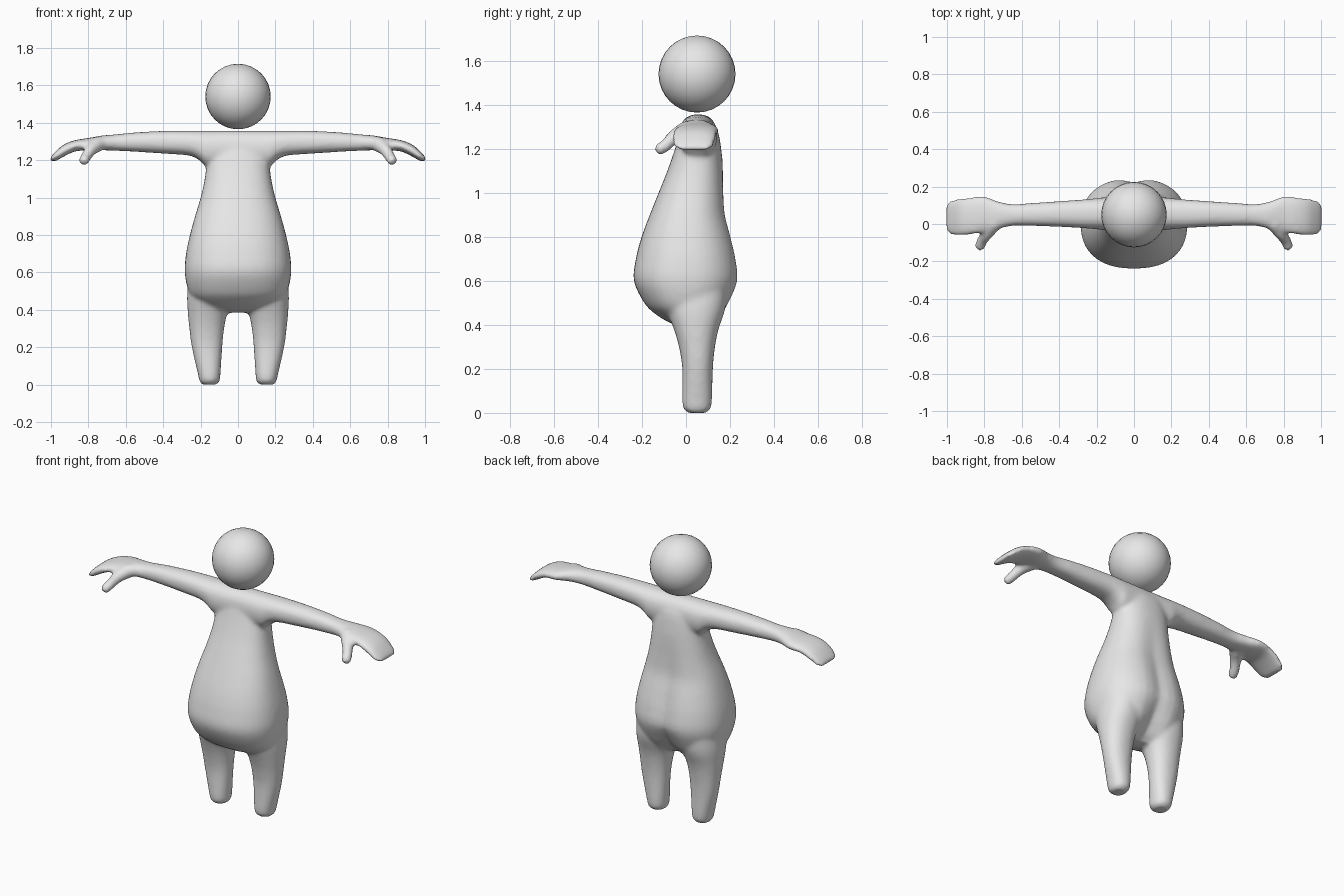
import bpy, bmesh, math
from mathutils import Vector

if "Cube" in bpy.data.objects:
    bpy.data.objects.remove(bpy.data.objects["Cube"])

grey = bpy.data.materials.new("plain grey")
grey.diffuse_color = (0.8, 0.8, 0.8, 1)
grey.use_nodes = True
grey.node_tree.nodes["Principled BSDF"].inputs["Base Color"].default_value = grey.diffuse_color


def smooth_rows(rows, steps=4):
    """Catmull-Rom interpolation between cross-section rows."""
    out = []
    for i in range(len(rows) - 1):
        p = [rows[max(i - 1, 0)], rows[i], rows[i + 1], rows[min(i + 2, len(rows) - 1)]]
        for s in range(steps):
            t = s / steps
            out.append([0.5 * (2 * b + (c - a) * t + (2 * a - 5 * b + 4 * c - d) * t * t
                               + (3 * b - a - 3 * c + d) * t ** 3) for a, b, c, d in zip(*p)])
    return out + [rows[-1]]


def loft(bm, rows, place, power=2.0, n=40):
    """Closed skin through superellipse sections: (station, a0, a1, b0, b1)."""
    rings = []
    for s, a0, a1, b0, b1 in smooth_rows(rows):
        ring = []
        for k in range(n):
            c, d = math.cos(math.tau * k / n), math.sin(math.tau * k / n)
            a = (a0 + a1) / 2 + (a1 - a0) / 2 * math.copysign(abs(c) ** (2 / power), c)
            b = (b0 + b1) / 2 + (b1 - b0) / 2 * math.copysign(abs(d) ** (2 / power), d)
            ring.append(bm.verts.new(place(s, a, b)))
        rings.append(ring)
    for r, q in zip(rings, rings[1:]):
        for k in range(n):
            bm.faces.new((r[k], r[(k + 1) % n], q[(k + 1) % n], q[k]))
    bm.faces.new(rings[0][::-1])
    bm.faces.new(rings[-1])


# Sections: torso and leg (z, x0, x1, y0, y1), arm with hand (x, y0, y1, z0, z1)
TORSO = [(0.385, -.08, .08, -.01, .10), (0.41, -.17, .17, -.075, .14),
         (0.45, -.23, .23, -.14, .175), (0.5, -.265, .265, -.19, .205),
         (0.6, -.285, .285, -.237, .243), (0.7, -.278, .278, -.228, .235),
         (0.8, -.257, .257, -.202, .212), (0.9, -.23, .23, -.165, .185),
         (1.0, -.2, .2, -.125, .176), (1.1, -.178, .178, -.085, .17),
         (1.2, -.167, .167, -.05, .16), (1.28, -.165, .165, -.025, .145),
         (1.33, -.15, .15, .0, .115)]
LEG = [(0.0, .115, .19, .01, .09), (0.015, .1, .205, -.008, .108),
       (0.05, .094, .213, -.017, .118), (0.2, .084, .247, -.017, .122),
       (0.3, .074, .26, -.032, .132), (0.38, .058, .268, -.055, .148),
       (0.48, .03, .272, -.09, .18), (0.6, .02, .26, -.1, .19)]
ARM = [(0.0, -.03, .14, 1.16, 1.357), (0.16, -.032, .142, 1.165, 1.357),
       (0.2, -.028, .138, 1.195, 1.357), (0.26, -.023, .132, 1.224, 1.357),
       (0.4, -.015, .122, 1.235, 1.356), (0.55, -.01, .112, 1.245, 1.348),
       (0.65, -.01, .106, 1.25, 1.338), (0.73, -.028, .122, 1.253, 1.331),
       (0.8, -.045, .148, 1.252, 1.318), (0.87, -.056, .143, 1.247, 1.307),
       (0.93, -.062, .136, 1.22, 1.284), (0.975, -.058, .128, 1.195, 1.247),
       (1.003, -.035, .11, 1.193, 1.215)]
THUMB = [(.75, .0, 1.285, .042), (.785, -.05, 1.257, .034),
         (.812, -.09, 1.218, .029), (.822, -.115, 1.201, .029)]


def torso_point(z, x, y):
    # Groove down the back, deepest between the buttocks
    if y > 0.05:
        depth = 0.022 + 0.03 * max(0, min(1, (0.6 - z) / 0.15))
        depth *= max(0, min(1, (1.15 - z) / 0.4))
        y -= depth * math.exp(-(x / 0.06) ** 2) * min(1, (y - 0.05) / 0.06)
    return (x, y, z)


# Body: overlapping lofts fused into one soft skin
bm = bmesh.new()
loft(bm, TORSO, torso_point, 2.35)
for side in (-1, 1):
    loft(bm, LEG, lambda z, x, y: (side * x, y, z), 2.2)
    loft(bm, ARM, lambda x, y, z: (side * x, y, z), 2.3)
    for x, y, z, r in smooth_rows(THUMB):
        ball = bmesh.ops.create_icosphere(bm, subdivisions=3, radius=r)
        bmesh.ops.translate(bm, verts=ball["verts"], vec=Vector((side * x, y, z)))
bmesh.ops.recalc_face_normals(bm, faces=bm.faces[:])
mesh = bpy.data.meshes.new("body")
bm.to_mesh(mesh)
bm.free()
mesh.materials.append(grey)
body = bpy.data.objects.new("body", mesh)
bpy.context.collection.objects.link(body)

fuse = body.modifiers.new("fuse", 'REMESH')
fuse.mode = 'VOXEL'
fuse.voxel_size = 0.011
fuse.use_smooth_shade = True
soften = body.modifiers.new("soften", 'SMOOTH')
soften.factor = 0.5
soften.iterations = 9

# Head: floating ball
bpy.ops.mesh.primitive_uv_sphere_add(segments=32, ring_count=16, radius=0.175,
                                     location=(0, 0.05, 1.54))
head = bpy.context.object
head.name = "head"
head.data.materials.append(grey)
bpy.ops.object.shade_smooth()
